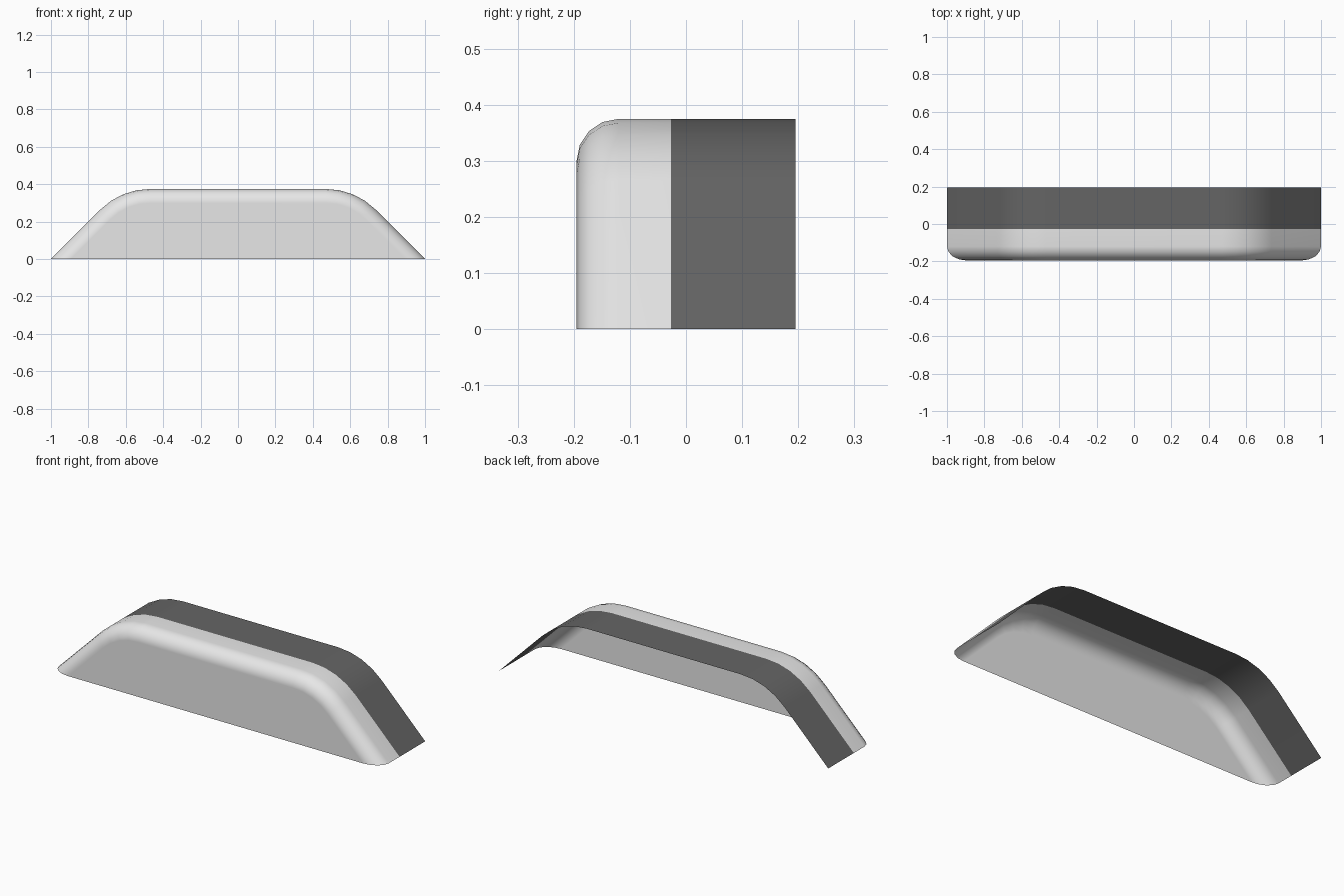
import bpy
import bmesh
from math import sin, cos, pi, sqrt

if "Cube" in bpy.data.objects:
    bpy.data.objects.remove(bpy.data.objects["Cube"], do_unlink=True)

HEIGHT = 0.375      # also the radius of the shoulder bends
SHOULDER_X = 0.47   # centre of each bend
DEPTH = 0.195       # half depth
FILLET = 0.075      # rounding of the front rim
BAND_Y = -0.027     # where the dark band starts
STEPS = 4


def make_material(name, value):
    mat = bpy.data.materials.new(name)
    mat.use_nodes = True
    colour = (value, value, value, 1)
    mat.diffuse_color = colour
    bsdf = mat.node_tree.nodes["Principled BSDF"]
    bsdf.inputs["Base Color"].default_value = colour
    bsdf.inputs["Roughness"].default_value = 0.6
    return mat


def arch(inset):
    """Trapezoid arch with rounded shoulders, shrunk inwards by inset."""
    r = HEIGHT - inset
    half = [(SHOULDER_X + r * sqrt(2), 0)]
    for i in range(STEPS + 1):
        a = pi / 4 + i * pi / 4 / STEPS
        half.append((SHOULDER_X + r * cos(a), r * sin(a)))
    return half + [(-x, z) for x, z in reversed(half)]


# Cross-sections from the open back to the rounded front rim
sections = [(DEPTH, 0), (BAND_Y, 0)]
for i in range(STEPS + 1):
    a = i * pi / 2 / STEPS
    sections.append((-DEPTH + FILLET * (1 - sin(a)), FILLET * (1 - cos(a))))

# Shell: lofted roof and sides, closed front, open back and bottom
bm = bmesh.new()
rings = [[bm.verts.new((x, y, z)) for x, z in arch(inset)] for y, inset in sections]
for n, (back, front) in enumerate(zip(rings, rings[1:])):
    for i in range(len(back) - 1):
        face = bm.faces.new((back[i], back[i + 1], front[i + 1], front[i]))
        face.material_index = 1 if n == 0 else 0
front_panel = bm.faces.new(rings[-1])
bmesh.ops.recalc_face_normals(bm, faces=bm.faces[:])
front_panel.normal_update()
if front_panel.normal.y > 0:
    bmesh.ops.reverse_faces(bm, faces=bm.faces[:])
for face in bm.faces:
    face.smooth = True

mesh = bpy.data.meshes.new("curved_cover")
bm.to_mesh(mesh)
bm.free()
mesh.materials.append(make_material("light grey", 0.8))
mesh.materials.append(make_material("dark grey", 0.13))
cover = bpy.data.objects.new("curved_cover", mesh)
bpy.context.collection.objects.link(cover)

# Keep the large panels flat and the bends soft
cover.modifiers.new("flat_panels", 'WEIGHTED_NORMAL')
